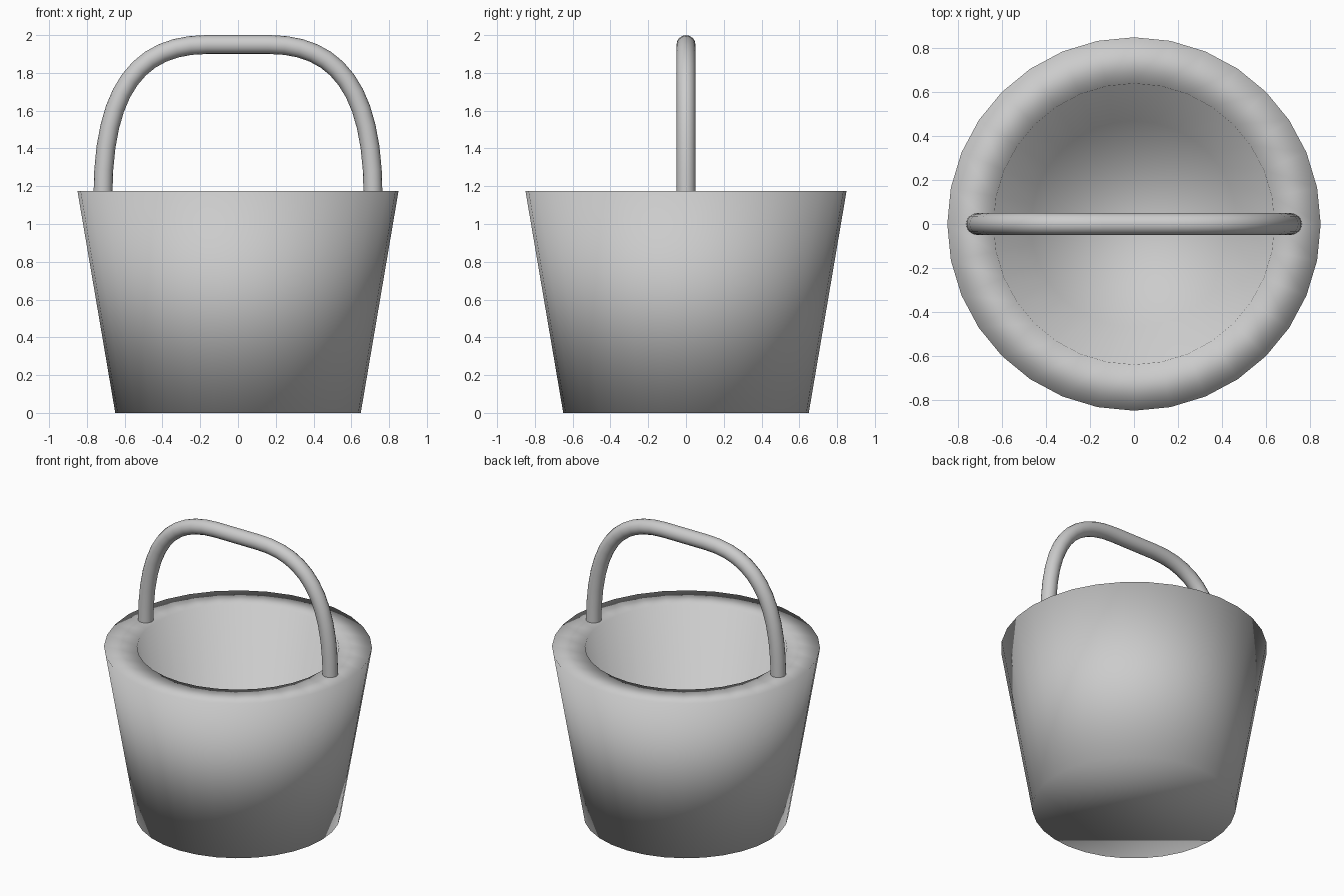
import bpy, bmesh
from math import cos, sin, pi

if "Cube" in bpy.data.objects:
    bpy.data.objects.remove(bpy.data.objects["Cube"])

SEGMENTS = 32


def ring(bm, radius, z):
    return [bm.verts.new((radius * cos(2 * pi * i / SEGMENTS),
                          radius * sin(2 * pi * i / SEGMENTS), z))
            for i in range(SEGMENTS)]


# Bucket: tapered outside, flat rim, tapered inner well with a floor
bm = bmesh.new()
rings = [ring(bm, r, z) for r, z in
         [(0.65, 0.0), (0.85, 1.175), (0.64, 1.175), (0.47, 0.18)]]
for low, high in zip(rings, rings[1:]):
    for i in range(SEGMENTS):
        j = (i + 1) % SEGMENTS
        bm.faces.new((low[i], low[j], high[j], high[i]))
bm.faces.new(rings[0][::-1])
bm.faces.new(rings[-1])
for face in bm.faces:
    face.smooth = True
mesh = bpy.data.meshes.new("bucket")
bm.to_mesh(mesh)
bm.free()
bucket = bpy.data.objects.new("bucket", mesh)
bpy.context.collection.objects.link(bucket)

# Handle: round tube along a mirrored arch
arch = [((-0.715, 1.15), (-0.715, 0.9), (-0.715, 1.72)),
        ((-0.165, 1.95), (-0.52, 1.95), (-0.06, 1.95))]
arch += [(co, right, left) for co, left, right in
         [tuple((-x, z) for x, z in point) for point in reversed(arch)]]
curve = bpy.data.curves.new("handle", 'CURVE')
curve.dimensions = '3D'
curve.bevel_depth = 0.05
curve.bevel_resolution = 6
curve.resolution_u = 12
curve.use_fill_caps = True
spline = curve.splines.new('BEZIER')
spline.bezier_points.add(len(arch) - 1)
for point, (co, left, right) in zip(spline.bezier_points, arch):
    point.handle_left_type = point.handle_right_type = 'FREE'
    point.co = (co[0], 0, co[1])
    point.handle_left = (left[0], 0, left[1])
    point.handle_right = (right[0], 0, right[1])
handle = bpy.data.objects.new("handle", curve)
bpy.context.collection.objects.link(handle)
bpy.context.view_layer.objects.active = handle
handle.select_set(True)
bpy.ops.object.convert(target='MESH')
bpy.ops.object.shade_smooth()
